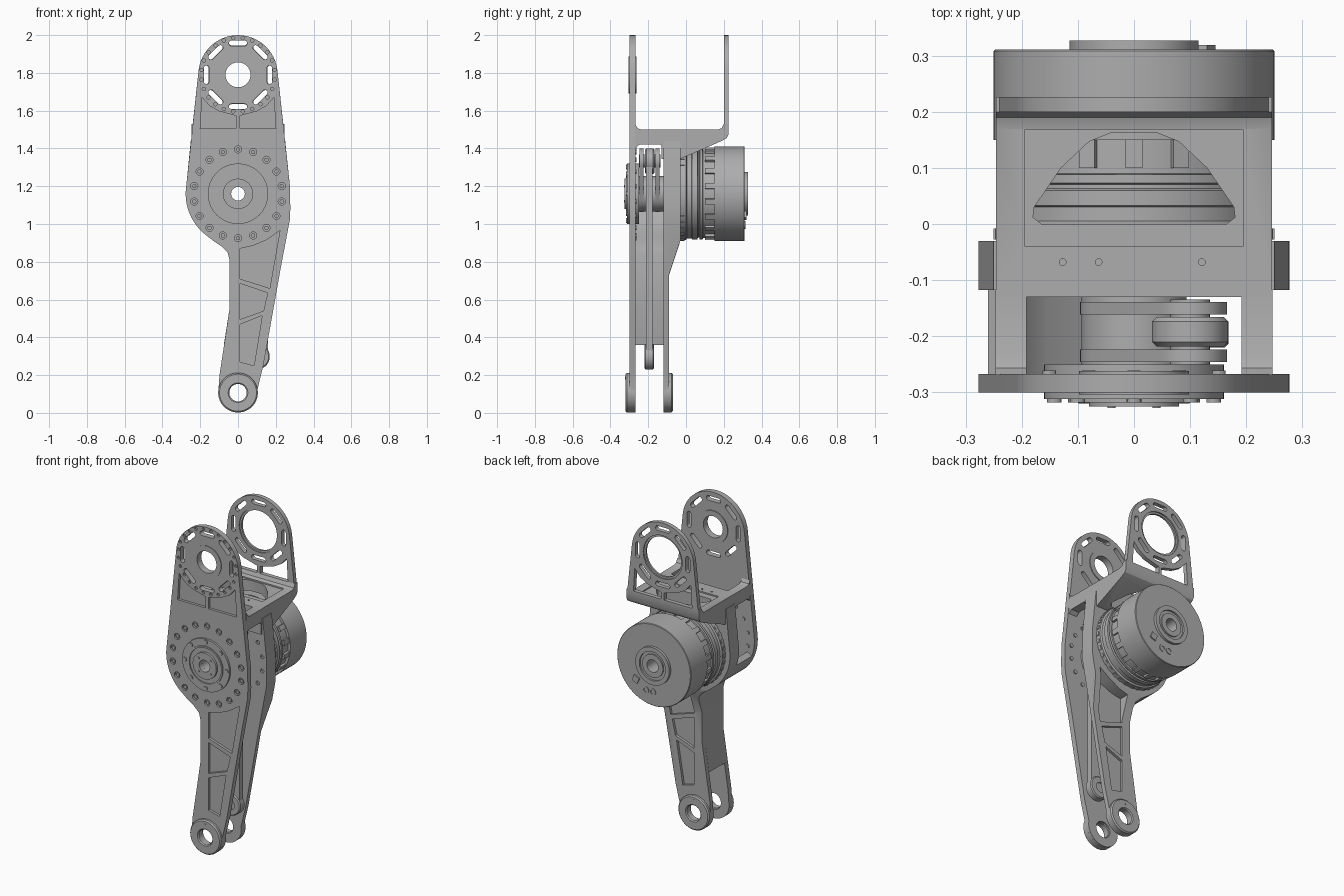
import bpy, bmesh, math
from math import sin, cos, pi, radians
from mathutils import Matrix, Vector

if "Cube" in bpy.data.objects:
    bpy.data.objects.remove(bpy.data.objects["Cube"])

metal = bpy.data.materials.new("grey_metal")
metal.use_nodes = True
GREY = (0.42, 0.42, 0.42, 1)
metal.diffuse_color = GREY
metal.node_tree.nodes["Principled BSDF"].inputs["Base Color"].default_value = GREY

KNEE, HIP, FOOT = (0, 1.16), (0, 1.79), (0, 0.107)
FRONT, INNER = -0.30, -0.267          # faces of the front plate
BACK0, BACK1 = -0.118, -0.03          # faces of the rear plate


# ---- helpers ----
def finish(name, bm):
    bmesh.ops.recalc_face_normals(bm, faces=bm.faces)
    me = bpy.data.meshes.new(name)
    bm.to_mesh(me)
    bm.free()
    ob = bpy.data.objects.new(name, me)
    bpy.context.collection.objects.link(ob)
    me.materials.append(metal)
    return ob


def add_prism(bm, pts, a, b, axis="y"):
    """Extrude a 2D outline along an axis from a to b."""
    put = {"y": lambda p, t: (p[0], t, p[1]),
           "x": lambda p, t: (t, p[0], p[1]),
           "z": lambda p, t: (p[0], p[1], t)}[axis]
    lo = [bm.verts.new(put(p, a)) for p in pts]
    hi = [bm.verts.new(put(p, b)) for p in pts]
    bm.faces.new(lo)
    bm.faces.new(hi[::-1])
    for i in range(len(pts)):
        j = (i + 1) % len(pts)
        bm.faces.new((lo[j], lo[i], hi[i], hi[j]))


def prisms(name, outlines, a, b, axis="y"):
    bm = bmesh.new()
    for pts in outlines:
        add_prism(bm, pts, a, b, axis)
    return finish(name, bm)


def arc(c, r, a0, a1, n=24):
    return [(c[0] + r * cos(radians(a0 + (a1 - a0) * i / n)),
             c[1] + r * sin(radians(a0 + (a1 - a0) * i / n))) for i in range(n + 1)]


def circle(c, r, n=40):
    return arc(c, r, 0, 360, n)[:-1]


def ring_of(c, radius, r, count, phase=0, n=12):
    return [circle((c[0] + radius * cos(2 * pi * i / count + phase),
                    c[1] + radius * sin(2 * pi * i / count + phase)), r, n)
            for i in range(count)]


def hull(c0, r0, c1, r1):
    """Outline around two circles joined by tangents."""
    d = Vector(c1) - Vector(c0)
    ang = math.degrees(math.atan2(d.y, d.x))
    t = math.degrees(math.acos((r0 - r1) / d.length))
    return arc(c1, r1, ang - t, ang + t) + arc(c0, r0, ang + t, ang + 360 - t)


def slots(c, radius):
    out = []
    for i in range(8):
        m = Matrix.Rotation(i * pi / 4, 2)
        loop = arc((radius, 0.035), 0.014, 0, 180, 8) + arc((radius, -0.035), 0.014, 180, 360, 8)
        out.append([tuple(m @ Vector(p) + Vector(c)) for p in loop])
    return out


def lathe(name, profile, c, n=64):
    """Turn a closed (radius, y) profile around a y axis through c."""
    bm = bmesh.new()
    rings = [[bm.verts.new((c[0] + r * cos(2 * pi * i / n), y, c[1] + r * sin(2 * pi * i / n)))
              for r, y in profile] for i in range(n)]
    for i in range(n):
        p, q = rings[i], rings[(i + 1) % n]
        for k in range(len(profile)):
            m = (k + 1) % len(profile)
            bm.faces.new((p[k], p[m], q[m], q[k]))
    return finish(name, bm)


def tube(name, c, r0, r1, a, b):
    return lathe(name, [(r0, a), (r1, a), (r1, b), (r0, b)], c)


def cut(ob, outlines, a, b, axis="y"):
    cutter = prisms("cutter", outlines, a, b, axis)
    cutter.hide_render = True
    mod = ob.modifiers.new("cut", "BOOLEAN")
    mod.operation, mod.solver, mod.object = "DIFFERENCE", "EXACT", cutter
    bpy.context.view_layer.objects.active = ob
    bpy.ops.object.modifier_apply(modifier=mod.name)
    bpy.data.objects.remove(cutter)


def mirror(pts):
    return [(-x, z) for x, z in pts]


# ---- shared outlines ----
left_edge = arc(KNEE, 0.277, 172, 228) + [(-0.13, 0.91), (-0.085, 0.88), (-0.055, 0.85), (-0.045, 0.81),
                                          (-0.045, 0.55), (-0.098, 0.2)]
right_edge = [(0.134, 0.25), (0.225, 0.76), (0.274, 1.02), (0.277, 1.08), (0.275, 1.2)]
lower = left_edge + arc(FOOT, 0.105, 170, 370) + right_edge
leg_pockets = [
    [(0.01, 0.87), (0.08, 0.885), (0.15, 0.915), (0.222, 0.965), (0.168, 0.66), (0.01, 0.71)],
    [(0.01, 0.685), (0.157, 0.635), (0.135, 0.54), (0.01, 0.495)],
    [(0.01, 0.468), (0.128, 0.515), (0.085, 0.25), (0.01, 0.27)]]
tri = [(0.01, 1.505), (0.2, 1.505), (0.19, 1.67), (0.15, 1.625), (0.1, 1.597), (0.01, 1.573)]
arm_pockets = [tri, mirror(tri)]

# ---- front plate ----
front = prisms("front_plate", [lower + arc(HIP, 0.21, 6, 174)], FRONT, INNER)
cut(front, [circle(KNEE, 0.036), circle(HIP, 0.066), circle(FOOT, 0.05)] + slots(HIP, 0.167), -0.4, -0.2)
cut(front, leg_pockets + arm_pockets, -0.35, FRONT + 0.016)
cut(front, ring_of(KNEE, 0.235, 0.019, 18, pi / 18) + ring_of(HIP, 0.196, 0.009, 24, pi / 24),
    -0.35, FRONT + 0.012)
prisms("front_plate_bolts", ring_of(KNEE, 0.235, 0.011, 18, pi / 18), -0.296, -0.28)
prisms("inner_plate_bolts", ring_of(KNEE, 0.235, 0.012, 18, pi / 18), INNER - 0.005, INNER + 0.006)
tube("front_hip_ring", HIP, 0.066, 0.098, -0.304, -0.262)

# ---- front bearing cap ----
lathe("front_bearing_cap", [(0.036, -0.25), (0.16, -0.25), (0.16, -0.312), (0.118, -0.312), (0.118, -0.318),
                            (0.108, -0.318), (0.108, -0.311), (0.08, -0.311), (0.08, -0.325), (0.036, -0.325)],
      KNEE)
prisms("cap_bolts", ring_of(KNEE, 0.142, 0.013, 8), -0.318, -0.30)
prisms("cap_pins", ring_of(KNEE, 0.057, 0.007, 4, pi / 4), -0.328, -0.31)

# ---- rear plate, thick round the motor and thin below ----
rear = prisms("rear_plate", [lower + [(0.25, 1.44), (-0.25, 1.44)]], BACK0, BACK1)
cut(rear, [[(BACK1, 0.91), (-0.09, 0.73), (-0.09, -0.1), (0.1, -0.1), (0.1, 0.91)]], -0.5, 0.5, "x")
cut(rear, [circle(KNEE, 0.04), circle(FOOT, 0.05)], -0.3, 0.1)
cut(rear, leg_pockets, -0.106, 0.1)
cut(rear, ring_of(KNEE, 0.25, 0.012, 18, pi / 18), -0.2, BACK0 + 0.012)

# ---- foot eyes ----
for side, a, b in (("front", -0.32, -0.274), ("rear", -0.116, -0.07)):
    lathe(side + "_foot_eye", [(0.046, a + 0.006), (0.052, a), (0.098, a), (0.105, a + 0.007),
                               (0.105, b - 0.007), (0.098, b), (0.052, b), (0.046, b - 0.006)], FOOT)
    prisms(side + "_foot_pin", [circle((0, 0.185), 0.007, 12)], a - 0.002, b + 0.002)

# ---- side wall joining the two plates ----
wall = left_edge[12:-1] + [(-0.075, 0.36)]
inside = [(x + 0.03, z + (0.02 if z > 0.8 else 0)) for x, z in wall]
prisms("side_wall", [wall + inside[::-1]], INNER - 0.002, BACK0 + 0.002)

# ---- bridge across the top, with a domed window over the motor ----
section = [(BACK0, 1.5), (0.17, 1.5), (0.19, 1.508), (0.2, 1.53), (0.226, 1.53), (0.226, 1.475),
           (0.215, 1.455), (0.19, 1.44), (-0.03, 1.345), (BACK0 - 0.012, 1.345), (BACK0 - 0.012, 1.5)]
bridge = prisms("bridge", [section], -0.246, 0.246, "x")
window = [(-0.165, 0.0), (0.165, 0.0), (0.18, 0.012), (0.178, 0.03), (0.13, 0.1), (0.08, 0.147), (0.04, 0.163)]
cut(bridge, [window + [(-x, y) for x, y in window[:1:-1]]], 1.2, 1.7, "z")
cut(bridge, [[(-0.194, -0.04), (0.194, -0.04), (0.194, 0.168), (-0.194, 0.168)]], 1.492, 1.7, "z")
cut(bridge, [circle((x, -0.068), 0.006, 12) for x in (-0.127, -0.063, 0.121)], 1.48, 1.6, "z")
for s, side in ((1, "left"), (-1, "right")):
    bar = [(INNER - 0.002, 1.53), (INNER + 0.01, 1.508), (INNER + 0.03, 1.5), (BACK0, 1.5),
           (BACK0, 1.4), (BACK0 - 0.018, 1.42), (INNER + 0.02, 1.42), (INNER - 0.002, 1.4)]
    prisms(side + "_bridge_bar", [bar], s * 0.192, s * 0.247, "x")

# ---- rear hip arm ----
arm = prisms("rear_hip_arm", [[(-0.243, 1.5), (0.243, 1.5)] + arc(HIP, 0.21, 6, 174)], 0.2, 0.226)
cut(arm, [circle(HIP, 0.132)] + slots(HIP, 0.17) + arm_pockets, 0.1, 0.3)
tube("rear_hip_lip", HIP, 0.12, 0.134, 0.206, 0.218)

# ---- motor ----
lathe("motor", [(0.038, -0.05), (0.246, -0.05), (0.246, 0.0), (0.236, 0.005), (0.236, 0.03), (0.242, 0.033),
                (0.242, 0.06), (0.232, 0.063), (0.232, 0.07), (0.242, 0.073), (0.242, 0.088), (0.234, 0.09),
                (0.234, 0.15), (0.25, 0.15), (0.25, 0.308), (0.247, 0.311), (0.115, 0.311), (0.115, 0.327),
                (0.088, 0.327), (0.088, 0.316), (0.07, 0.316), (0.07, 0.324), (0.038, 0.324)], KNEE, 96)


def blocks(name, count, y0, y1, r0, r1, half):
    tabs = []
    for i in range(count):
        m = Matrix.Rotation(2 * pi * i / count + pi / 2, 2)
        tabs.append([tuple(m @ Vector(p) + Vector(KNEE))
                     for p in ((r0, -half), (r1, -half), (r1, half), (r0, half))])
    return prisms(name, tabs, y0, y1)


blocks("motor_teeth", 18, 0.1, 0.152, 0.225, 0.246, 0.015)
blocks("motor_rim_notches", 36, -0.028, -0.008, 0.24, 0.25, 0.01)
prisms("motor_plug", [[(0.11, 1.02), (0.145, 1.035), (0.13, 1.07), (0.095, 1.055)]], 0.30, 0.319)
for i, x in enumerate((0.055, 0.008)):
    tube("motor_port_%d" % (i + 1), (x, 0.995), 0.012, 0.021, 0.305, 0.315)

# ---- crank and connecting rod ----
PIN, END = (0.1, 1.333), (0.1, 0.298)
tube("crank_hub", KNEE, 0.036, 0.094, INNER, BACK0)
for name, a, b in (("front_crank_cheek", -0.246, -0.224), ("rear_crank_cheek", -0.161, -0.139)):
    cheek = prisms(name, [hull(KNEE, 0.096, PIN, 0.066)], a, b)
    cut(cheek, [circle(KNEE, 0.036)], -0.4, 0)
prisms("crank_pin", [circle(PIN, 0.035)], -0.25, -0.135)
prisms("rod_bar", [hull(END, 0.06, PIN, 0.06)], -0.212, -0.178)
lathe("rod_upper_eye", [(0.03, -0.218), (0.06, -0.218), (0.068, -0.21), (0.068, -0.174), (0.06, -0.166),
                        (0.03, -0.166)], PIN)
lathe("rod_lower_eye", [(0.03, -0.22), (0.062, -0.22), (0.068, -0.214), (0.068, -0.176), (0.062, -0.17),
                        (0.03, -0.17)], END)

# ---- shading ----
bpy.ops.object.select_all(action="DESELECT")
for ob in bpy.context.scene.objects:
    if ob.type == "MESH" and metal.name in ob.data.materials:
        ob.select_set(True)
        bpy.context.view_layer.objects.active = ob
bpy.ops.object.shade_smooth_by_angle(angle=radians(30))
